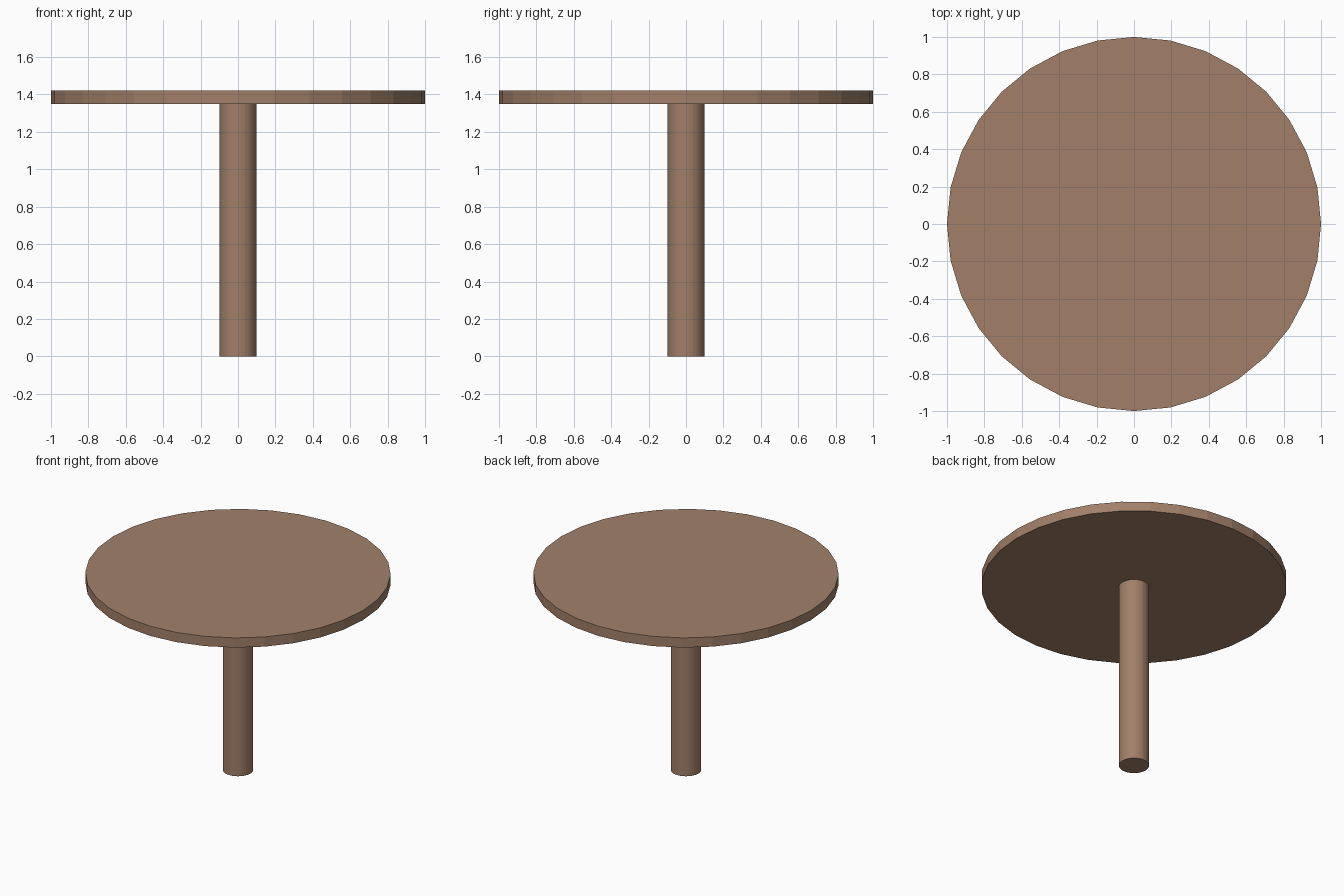
import bpy

if "Cube" in bpy.data.objects:
    bpy.data.objects.remove(bpy.data.objects["Cube"])

# One brown wood colour
wood = bpy.data.materials.new("brown_wood")
wood.diffuse_color = (0.36, 0.216, 0.141, 1.0)
wood.use_nodes = True
wood.node_tree.nodes["Principled BSDF"].inputs["Base Color"].default_value = wood.diffuse_color


def cylinder(name, radius, z0, z1):
    """Upright 32-sided cylinder between two heights."""
    bpy.ops.mesh.primitive_cylinder_add(
        vertices=32, radius=radius, depth=z1 - z0, location=(0, 0, (z0 + z1) / 2))
    ob = bpy.context.object
    ob.name = name
    ob.data.materials.append(wood)
    return ob


# Round faceted top
cylinder("table_top", 1.0, 1.35, 1.42)

# Central pedestal leg
cylinder("leg", 0.099, 0.0, 1.35)
